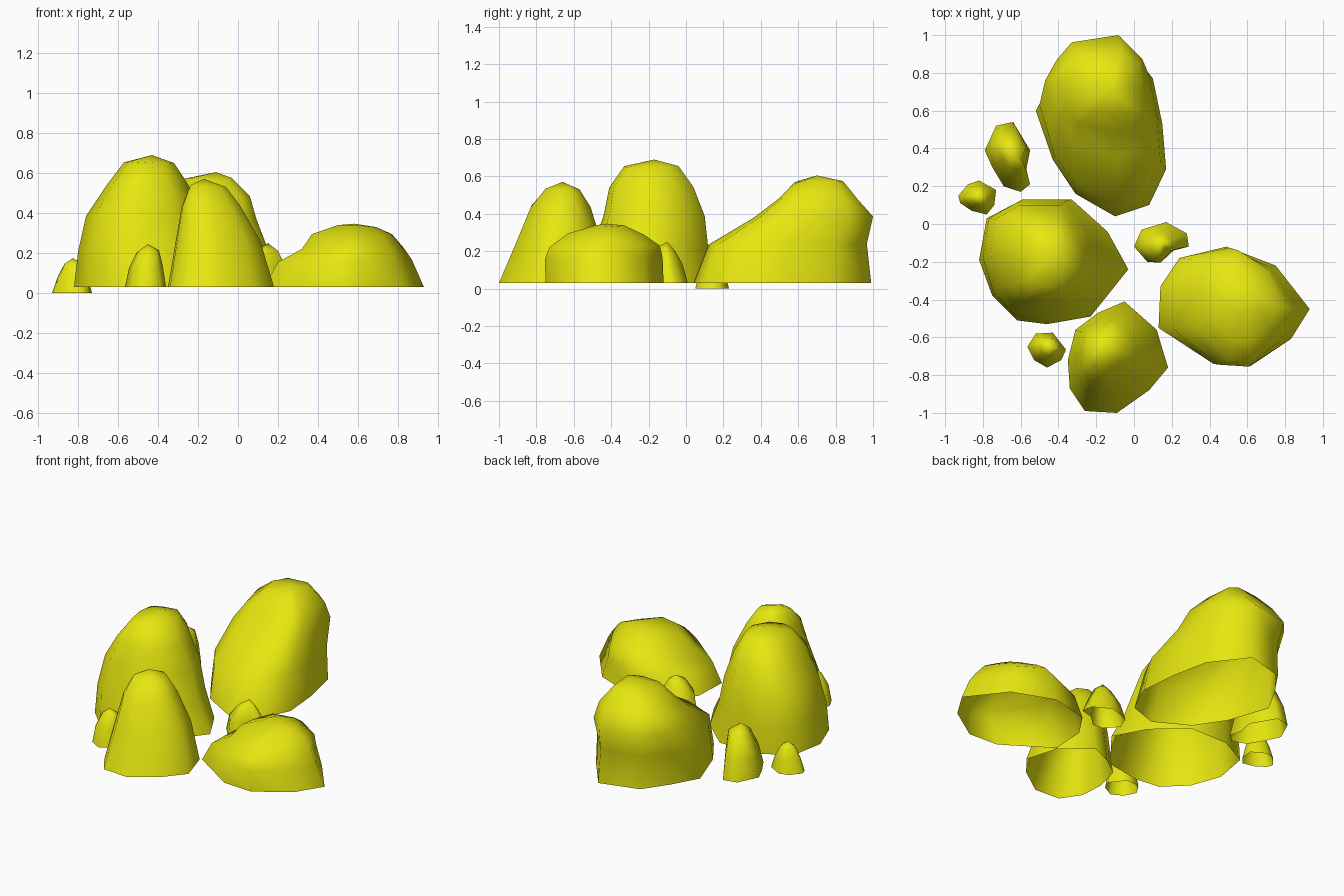
import bpy, bmesh, random

random.seed(4)
yellow = bpy.data.materials.new("rock yellow")
yellow.diffuse_color = (0.8, 0.8, 0.005, 1)


def bulge(t, power):
    """Push 0..1 toward the ends (power < 1) or toward the middle (power > 1)."""
    s = 2 * t - 1
    return 0.5 + 0.5 * (abs(s) ** power) * (1 if s > 0 else -1)


def rock(name, outline, base_z, levels, peak, power=1.0):
    """Open-bottomed boulder: the footprint is refitted to a box
    (x0, x1, y0, y1) at each level, then closed at the peak."""
    xs, ys = [p[0] for p in outline], [p[1] for p in outline]
    x0, x1, y0, y1 = min(xs), max(xs), min(ys), max(ys)
    bm = bmesh.new()
    rings = [[bm.verts.new((x, y, base_z)) for x, y in outline]]
    for k, (z, a, b, c, d) in enumerate(levels):
        p = 1 + (power - 1) * (k + 1) / len(levels)
        ring = []
        for x, y in outline:
            u = bulge((x - x0) / (x1 - x0), p)
            v = bulge((y - y0) / (y1 - y0), p)
            ring.append(bm.verts.new((a + u * (b - a), c + v * (d - c),
                                      z + random.uniform(-0.006, 0.006))))
        rings.append(ring)
    n = len(outline)
    for low, high in zip(rings, rings[1:]):
        for i in range(n):
            j = (i + 1) % n
            bm.faces.new((low[i], low[j], high[j], high[i]))
    top = bm.verts.new(peak)
    for i in range(n):
        bm.faces.new((rings[-1][i], rings[-1][(i + 1) % n], top))
    # outlines run clockwise, so turn the faces outward
    bmesh.ops.reverse_faces(bm, faces=bm.faces[:])
    for f in bm.faces:
        f.smooth = True
    mesh = bpy.data.meshes.new(name)
    bm.to_mesh(mesh)
    bm.free()
    mesh.materials.append(yellow)
    bpy.context.collection.objects.link(bpy.data.objects.new(name, mesh))


# Four large boulders
rock("tall_left_boulder",
     [(-.78, .03), (-.59, .13), (-.33, .13), (-.14, -.04), (-.03, -.24),
      (-.23, -.49), (-.46, -.53), (-.62, -.51), (-.75, -.38), (-.82, -.19)], .03,
     [(.21, -.80, -.12, -.50, .12), (.39, -.76, -.18, -.44, .10),
      (.54, -.66, -.25, -.41, .04), (.65, -.57, -.32, -.33, -.04)],
     (-.43, -.17, .69), .78)
rock("back_boulder",
     [(-.52, .60), (-.43, .76), (-.32, .92), (-.07, .99), (.10, .77), (.15, .53),
      (.17, .29), (.08, .10), (-.10, .04), (-.31, .16), (-.43, .34)], .03,
     [(.24, -.50, .14, .12, .967), (.38, -.47, .09, .36, 1.0),
      (.48, -.40, .06, .49, .92), (.57, -.28, -.03, .58, .84)],
     (-.11, .70, .605), .6)
rock("front_boulder",
     [(-.35, -.72), (-.31, -.56), (-.19, -.47), (-.05, -.41), (.12, -.56),
      (.18, -.76), (.08, -.88), (-.09, -1.0), (-.26, -.99), (-.34, -.87)], .03,
     [(.27, -.31, .11, -.90, -.46), (.44, -.28, .01, -.83, -.51),
      (.535, -.24, -.06, -.75, -.57)],
     (-.17, -.66, .57), .85)
rock("low_right_boulder",
     [(.14, -.33), (.24, -.18), (.49, -.12), (.75, -.22), (.93, -.45),
      (.83, -.61), (.62, -.75), (.42, -.74), (.13, -.55)], .03,
     [(.16, .20, .87, -.755, -.125), (.225, .32, .83, -.73, -.14),
      (.29, .37, .77, -.63, -.22), (.335, .50, .69, -.48, -.33)],
     (.58, -.42, .347), 1.15)

# Four small stones
rock("back_left_stone",
     [(-.79, .39), (-.73, .52), (-.64, .54), (-.55, .39), (-.57, .29),
      (-.55, .21), (-.60, .17), (-.69, .20), (-.75, .30)], .03,
     [(.16, -.77, -.56, .22, .51), (.28, -.72, -.58, .29, .46)],
     (-.65, .37, .335), .85)
rock("far_left_stone",
     [(-.93, .15), (-.88, .21), (-.82, .23), (-.73, .18), (-.74, .10),
      (-.78, .05), (-.86, .07), (-.92, .11)], 0,
     [(.08, -.90, -.75, .07, .21), (.145, -.87, -.78, .10, .185)],
     (-.825, .14, .175))
rock("middle_right_stone",
     [(.0, -.12), (.04, -.03), (.17, .01), (.28, -.05), (.29, -.12),
      (.21, -.14), (.14, -.205), (.07, -.20)], .03,
     [(.13, .03, .24, -.20, -.02), (.21, .09, .20, -.165, -.06)],
     (.15, -.10, .25))
rock("front_left_stone",
     [(-.565, -.65), (-.52, -.58), (-.43, -.575), (-.36, -.665),
      (-.385, -.72), (-.46, -.76), (-.53, -.72)], .03,
     [(.13, -.545, -.375, -.74, -.59), (.21, -.505, -.395, -.70, -.61)],
     (-.45, -.66, .245))
